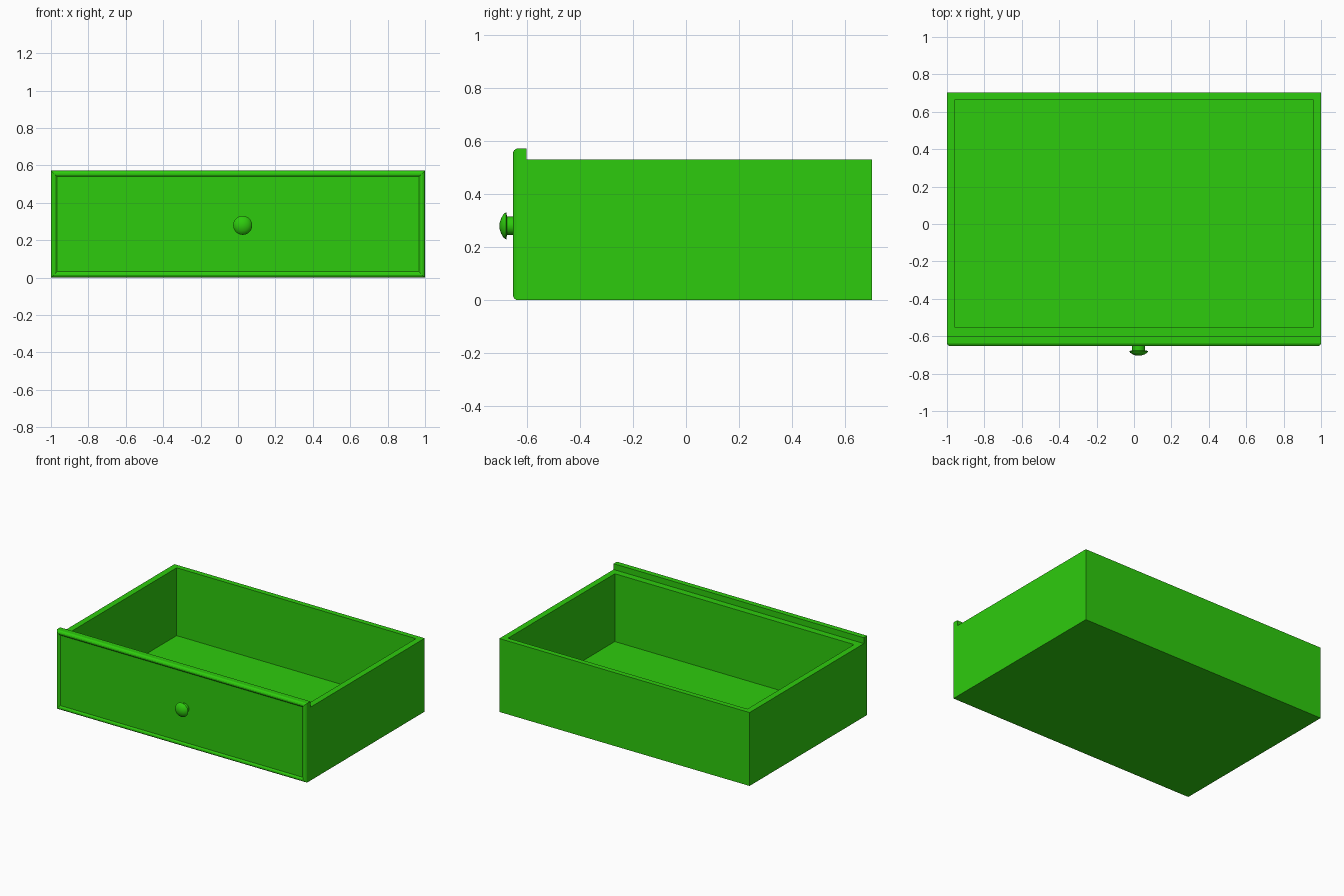
import bpy, bmesh, math
from mathutils import Vector

if "Cube" in bpy.data.objects:
    bpy.data.objects.remove(bpy.data.objects["Cube"], do_unlink=True)

green = bpy.data.materials.new("bright green")
green.use_nodes = True
COLOUR = (0.027, 0.6, 0.004, 1)
green.diffuse_color = COLOUR
green.node_tree.nodes["Principled BSDF"].inputs["Base Color"].default_value = COLOUR


def loft(name, loops):
    """Join successive closed loops of points and cap both ends."""
    bm = bmesh.new()
    rings = [[bm.verts.new(p) for p in loop] for loop in loops]
    for a, b in zip(rings, rings[1:]):
        for i in range(len(a)):
            j = (i + 1) % len(a)
            bm.faces.new((a[i], a[j], b[j], b[i]))
    bm.faces.new(rings[0])
    bm.faces.new(rings[-1])
    bmesh.ops.recalc_face_normals(bm, faces=bm.faces)
    mesh = bpy.data.meshes.new(name)
    bm.to_mesh(mesh)
    bm.free()
    mesh.materials.append(green)
    obj = bpy.data.objects.new(name, mesh)
    bpy.context.collection.objects.link(obj)
    return obj


def flat_rect(x, y0, y1, z):
    return [(-x, y0, z), (x, y0, z), (x, y1, z), (-x, y1, z)]


def upright_rect(inset, y, height=0.572):
    x, z0, z1 = 1 - inset, inset, height - inset
    return [(-x, y, z0), (x, y, z0), (x, y, z1), (-x, y, z1)]


# Open tray: outside walls, rim, inside walls and floor
FRONT, BACK, TOP = -0.605, 0.703, 0.53
loft("drawer_tray", [
    flat_rect(1, FRONT, BACK, 0),
    flat_rect(1, FRONT, BACK, TOP),
    flat_rect(0.956, -0.553, 0.665, TOP),
    flat_rect(0.956, -0.553, 0.665, 0.04),
])

# Front board: chamfered edge, narrow raised border, shallow recess
board = [(0, -0.602), (0, -0.640), (0.006, -0.649), (0.014, -0.653),
         (0.022, -0.652), (0.032, -0.645)]
loft("front_panel", [upright_rect(inset, y) for inset, y in board])

# Turned knob: stem and mushroom-shaped head
knob_profile = [(0.035, -0.640), (0.035, -0.676), (0.051, -0.679),
                (0.046, -0.688), (0.030, -0.698), (0.012, -0.704)]
centre = Vector((0.025, 0, 0.28))
SIDES = 24
angles = [math.tau * i / SIDES for i in range(SIDES)]
knob = loft("knob", [
    [centre + Vector((r * math.cos(a), y, r * math.sin(a))) for a in angles]
    for r, y in knob_profile])
bpy.ops.object.select_all(action='DESELECT')
knob.select_set(True)
bpy.context.view_layer.objects.active = knob
bpy.ops.object.shade_smooth_by_angle(angle=math.radians(35))
